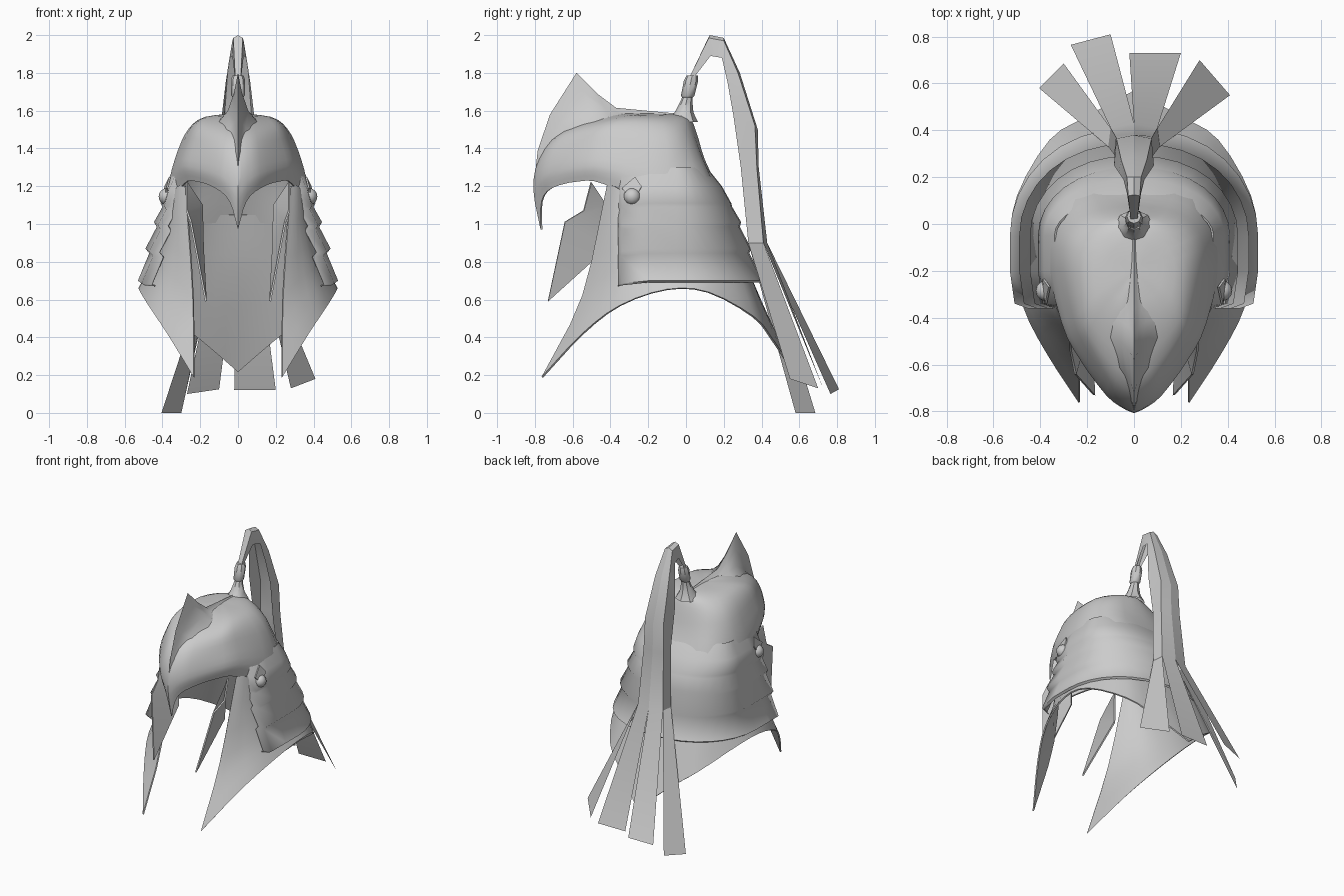
import bpy, bmesh, math
from mathutils import Vector

if "Cube" in bpy.data.objects:
    bpy.data.objects.remove(bpy.data.objects["Cube"])

steel = bpy.data.materials.new("grey_steel")
steel.diffuse_color = (0.6, 0.6, 0.6, 1)
steel.use_nodes = True
steel.node_tree.nodes["Principled BSDF"].inputs["Base Color"].default_value = steel.diffuse_color


def finish(name, verts, faces, mirror=True, thick=0.0, angle=40):
    """Mesh object, mirrored over x = 0, thickened, smooth shaded."""
    me = bpy.data.meshes.new(name)
    me.from_pydata([tuple(v) for v in verts], [], faces)
    bm = bmesh.new()
    bm.from_mesh(me)
    bmesh.ops.remove_doubles(bm, verts=bm.verts, dist=0.0005)
    bmesh.ops.recalc_face_normals(bm, faces=bm.faces)
    # outward facing for open shells
    if sum(f.normal.dot(f.calc_center_median() - Vector((0, -0.1, 0.9))) * f.calc_area() for f in bm.faces) < 0:
        bmesh.ops.reverse_faces(bm, faces=bm.faces)
    bm.to_mesh(me)
    bm.free()
    me.materials.append(steel)
    ob = bpy.data.objects.new(name, me)
    bpy.context.collection.objects.link(ob)
    bpy.ops.object.select_all(action='DESELECT')
    ob.select_set(True)
    bpy.context.view_layer.objects.active = ob
    if mirror:
        ob.modifiers.new("mirror", 'MIRROR').merge_threshold = 0.001
        bpy.ops.object.modifier_apply(modifier="mirror")
    if thick:
        m = ob.modifiers.new("thickness", 'SOLIDIFY')
        m.thickness = thick
        m.offset = -1
        bpy.ops.object.modifier_apply(modifier="thickness")
    bpy.ops.object.shade_smooth_by_angle(angle=math.radians(angle))
    return ob


def spline(pts, n):
    """Smooth curve through the points, n steps per span."""
    p = [Vector(q) for q in pts]
    p = [2 * p[0] - p[1]] + p + [2 * p[-1] - p[-2]]
    out = []
    for i in range(1, len(p) - 2):
        a, b, c, d = p[i - 1:i + 3]
        for k in range(n):
            t = k / n
            out.append(0.5 * (2 * b + (c - a) * t + (2 * a - 5 * b + 4 * c - d) * t * t
                              + (3 * b - a - 3 * c + d) * t ** 3))
    return out + [p[-2]]


def grid(rows):
    n = len(rows[0])
    verts = [v for r in rows for v in r]
    faces = [(i * n + j, i * n + j + 1, (i + 1) * n + j + 1, (i + 1) * n + j)
             for i in range(len(rows) - 1) for j in range(n - 1)]
    return verts, faces


def loft(name, rows, n=3, **kw):
    rows = [spline(r, n) for r in rows]
    cols = [spline(c, n) for c in zip(*rows)]
    for v in (v for c in (cols[0], cols[-1]) for v in c):
        if abs(v.x) < 0.002:
            v.x = 0
    return finish(name, *grid(cols), **kw)


# Skull dome with beaked brow: rows from rim to top, front centre to back centre
loft("skull_dome", [
    [(0, -.77, .97), (.045, -.765, 1.12), (.12, -.71, 1.19), (.22, -.57, 1.225), (.29, -.43, 1.21), (.38, -.1, 1.04), (.28, .17, 1.0), (0, .27, 1.02)],
    [(0, -.808, 1.18), (.05, -.785, 1.23), (.12, -.73, 1.27), (.23, -.58, 1.30), (.31, -.42, 1.30), (.37, -.1, 1.2), (.26, .12, 1.2), (0, .18, 1.18)],
    [(0, -.78, 1.34), (.05, -.75, 1.37), (.11, -.69, 1.40), (.21, -.55, 1.41), (.275, -.40, 1.42), (.32, -.1, 1.38), (.21, .06, 1.37), (0, .10, 1.34)],
    [(0, -.67, 1.48), (.04, -.645, 1.49), (.09, -.60, 1.50), (.175, -.50, 1.51), (.23, -.38, 1.52), (.26, -.12, 1.50), (.17, .01, 1.5), (0, .05, 1.5)],
    [(0, -.40, 1.575), (.03, -.39, 1.575), (.06, -.38, 1.575), (.11, -.36, 1.57), (.16, -.30, 1.57), (.17, -.15, 1.565), (.09, -.04, 1.57), (0, 0, 1.57)],
    [(0, -.2, 1.585)] * 8], thick=0.01)

# Pointed crest fin with concave flanks: ridge y, z, then base half width, y, z
crest = [(-.806, 1.2, .02, -.79, 1.2), (-.785, 1.39, .05, -.72, 1.38), (-.72, 1.58, .08, -.60, 1.49),
         (-.58, 1.8, .11, -.48, 1.53), (-.47, 1.69, .10, -.40, 1.55), (-.37, 1.615, .07, -.32, 1.565),
         (-.05, 1.585, .03, -.05, 1.565)]
rows = []
for y, z, w, by, bz in crest:
    ridge, base = Vector((0, y, z)), Vector((w, by, bz))
    mids = [Vector((w * a, y + (by - y) * b, z + (bz - z) * b)) for a, b in ((.2, .4), (.5, .75))]
    rows.append([ridge] + mids + [base])
finish("crest_fin", *grid(rows), angle=50)

# Flared neck and jaw skirt, cheek tip to back centre
loft("neck_skirt", [
    [(.28, -.42, 1.20), (.32, -.38, 1.2), (.345, -.30, 1.15), (.37, -.1, 1.06), (.35, .06, 1.05), (.25, .18, 1.05), (.14, .22, 1.05), (0, .235, 1.05)],
    [(.24, -.55, .62), (.32, -.46, .70), (.41, -.33, .77), (.455, -.1, .80), (.43, .11, .80), (.31, .27, .78), (.17, .33, .74), (0, .345, .72)],
    [(.235, -.765, .19), (.375, -.55, .42), (.475, -.35, .57), (.525, -.1, .655), (.50, .12, .64), (.36, .36, .51), (.20, .46, .39), (0, .57, .22)],
], thick=0.01)


# Stepped armour bands around sides and back, one folded shell
def band_ring(z, w, back):
    pts = [(w - .075, -.36, z - .02), (w - .02, -.34, z - .015), (w, -.2, z), (w, -.05, z)]
    for k in range(1, 9):
        a = k / 8 * math.pi / 2
        pts.append((w * math.cos(a) ** .9 if k < 8 else 0, -.05 + (back + .05) * math.sin(a), z))
    return [Vector(p) for p in pts]


bands = [(1.30, .34, .11), (1.20, .385, .19), (1.11, .41, .24), (1.09, .40, .245), (1.01, .445, .292),
         (.985, .43, .285), (.87, .49, .345), (.845, .47, .335), (.70, .53, .41), (.69, .515, .40)]
finish("neck_bands", *grid([band_ring(*b) for b in bands]), thick=0.008, angle=70)

# Cheek blades
blade = [(.275, -.50, 1.22), (.195, -.42, 1.1), (.19, -.42, .87), (.175, -.73, .59), (.255, -.64, 1.01), (.275, -.54, 1.07)]
finish("cheek_blade", blade, [(0, 1, 5), (1, 2, 4, 5), (2, 3, 4)], thick=0.01)

# Rivets and their pointed plates
bm = bmesh.new()
bmesh.ops.create_uvsphere(bm, u_segments=12, v_segments=8, radius=.045)
bm.verts.ensure_lookup_table()
finish("temple_rivet", [v.co + Vector((.375, -.285, 1.145)) for v in bm.verts],
       [[v.index for v in f.verts] for f in bm.faces])
bm.free()
finish("rivet_plate", [(.38, -.34, 1.19), (.365, -.27, 1.25), (.39, -.235, 1.20), (.395, -.28, 1.12)],
       [(0, 1, 2, 3)], thick=.009)

# Plume socket: turned profile leaning backwards
prof = [(.085, 1.54), (.05, 1.59), (.033, 1.645), (.028, 1.67), (.036, 1.68), (.038, 1.76), (.03, 1.785), (0, 1.785)]
rows = [[Vector((r * math.cos(k * math.pi / 4), -.015 + .22 * (z - 1.57) + r * math.sin(k * math.pi / 4), z))
         for k in range(9)] for r, z in prof]
finish("plume_socket", *grid(rows), mirror=False)

# Plume ribbons: strips between shared rails, splayed at the ends
rail_a = [(.015, .03, 1.76), (.03, .13, 1.89), (.045, .19, 1.88), (.065, .22, 1.75), (.085, .25, 1.58), (.08, .29, 1.3), (.11, .33, .9)]
rail_b = [(.015, .02, 1.78), (.025, .12, 1.985), (.03, .20, 1.97), (.055, .275, 1.80), (.075, .365, 1.52), (.08, .375, 1.3), (.10, .41, .9)]
rail_c = [(0, .02, 1.78), (0, .125, 2.0), (0, .20, 1.985), (0, .285, 1.80), (0, .38, 1.5), (0, .385, 1.3), (0, .43, .9)]
ribbons = [("left_outer", -1, rail_a, rail_b, (-.405, .58, 0), (-.30, .685, 0)),
           ("left_inner", -1, rail_b, rail_c, (-.27, .765, .1), (-.10, .81, .125)),
           ("right_inner", 1, rail_c, rail_b, (-.02, .73, .12), (.20, .73, .12)),
           ("right_outer", 1, rail_b, rail_a, (.28, .70, .13), (.41, .55, .18))]
for name, s, r1, r2, e1, e2 in ribbons:
    left = [Vector((s * x, y, z)) for x, y, z in r1] + [Vector(e1)]
    right = [Vector((s * x, y, z)) for x, y, z in r2] + [Vector(e2)]
    finish("plume_ribbon_" + name, *grid(list(zip(left, right))), mirror=False, angle=25)
